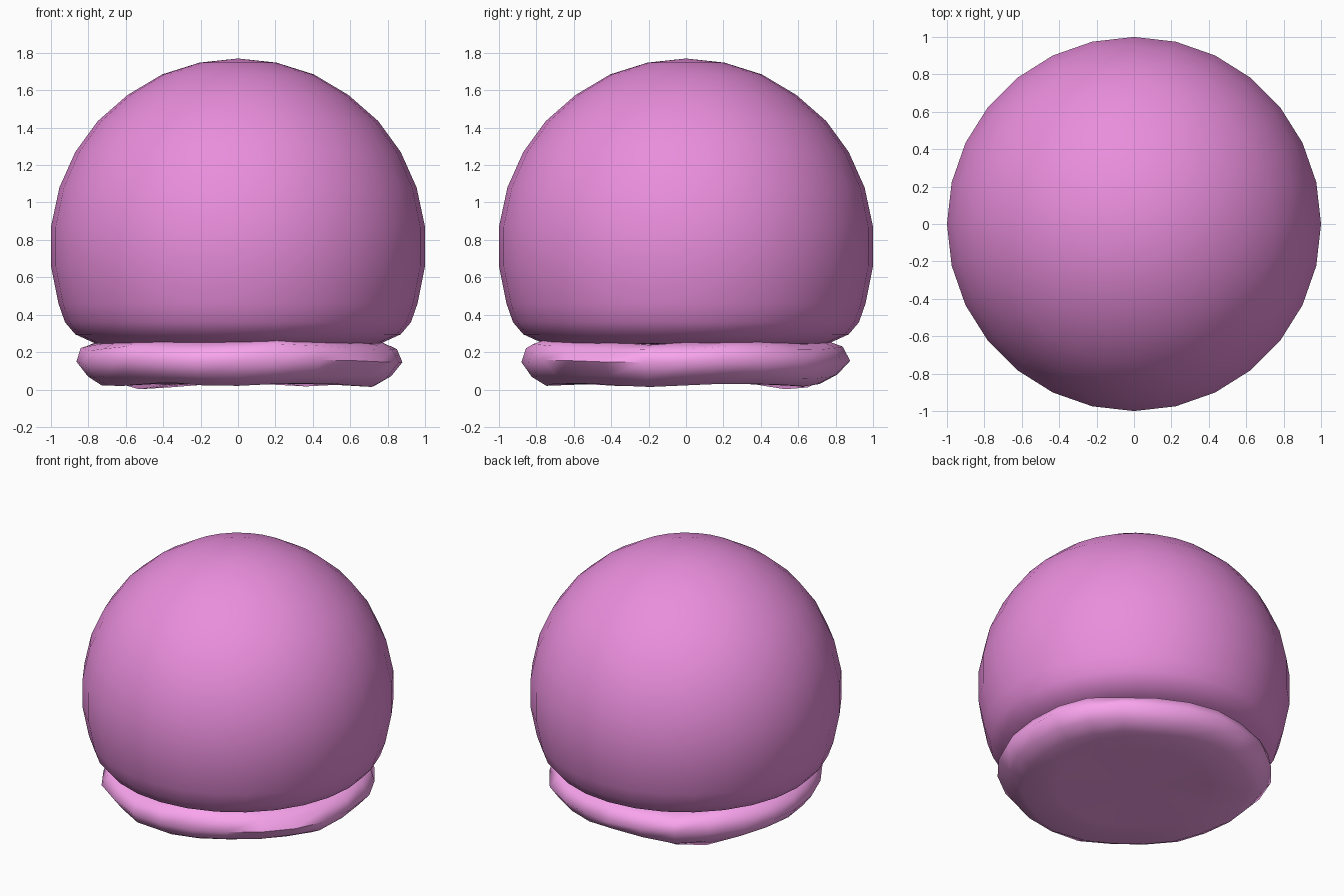
import bpy, bmesh, math, random

if "Cube" in bpy.data.objects:
    bpy.data.objects.remove(bpy.data.objects["Cube"])

random.seed(4)


def material(name, rgb):
    m = bpy.data.materials.new(name)
    m.diffuse_color = (*rgb, 1)
    m.use_nodes = True
    m.node_tree.nodes["Principled BSDF"].inputs["Base Color"].default_value = m.diffuse_color
    return m


def lathe(name, profile, segs, mat, wobble=None, angle=60):
    """Spin a (radius, z) profile from the bottom pole to the top pole."""
    bm = bmesh.new()
    rings = []
    for k, (r, z) in enumerate(profile):
        if r == 0:
            rings.append([bm.verts.new((0, 0, z))] * segs)
            continue
        ring = []
        for i in range(segs):
            a = 2 * math.pi * i / segs
            rr, zz = wobble(k, a, r, z) if wobble else (r, z)
            ring.append(bm.verts.new((rr * math.cos(a), rr * math.sin(a), zz)))
        rings.append(ring)
    for lo, hi in zip(rings, rings[1:]):
        for i in range(segs):
            j = (i + 1) % segs
            bm.faces.new(dict.fromkeys((lo[i], lo[j], hi[j], hi[i])))
    bmesh.ops.recalc_face_normals(bm, faces=bm.faces)
    me = bpy.data.meshes.new(name)
    bm.to_mesh(me)
    bm.free()
    me.materials.append(mat)
    ob = bpy.data.objects.new(name, me)
    bpy.context.collection.objects.link(ob)
    bpy.context.view_layer.objects.active = ob
    ob.select_set(True)
    bpy.ops.object.shade_smooth_by_angle(angle=math.radians(angle))
    ob.select_set(False)
    return ob


# Dome: round top, nearly straight sides, tucked-in bottom edge
dome_profile = [(0, 0.24), (0.76, 0.245), (0.87, 0.295), (0.925, 0.36),
                (0.96, 0.46), (1.0, 0.66), (1.0, 0.87), (0.955, 1.08),
                (0.87, 1.27), (0.75, 1.435), (0.59, 1.575), (0.405, 1.685),
                (0.205, 1.748), (0, 1.77)]
lathe("dome", dome_profile, 28, material("dome_pink", (0.82, 0.27, 0.72)))


# Base: lumpy rounded cushion with a few raised and lowered spots
def lumpy(k, a, r, z):
    def near(deg, width):
        d = math.degrees(a) - deg
        d = (d + 180) % 360 - 180
        return max(0, 1 - abs(d) / width)
    if r < 0.65:
        return r, z
    r += 0.012 * math.sin(3 * a + 1) + random.uniform(-0.012, 0.012)
    z += 0.008 * math.sin(5 * a) + random.uniform(-0.006, 0.006)
    if z > 0.2:
        z += 0.025 * (near(-78, 25) + near(145, 25))
    if z < 0.05:
        z -= 0.022 * near(129, 22)
    return r, max(z, 0.0)


base_profile = [(0, 0.03), (0.5, 0.03), (0.73, 0.027), (0.82, 0.07),
                (0.88, 0.15), (0.84, 0.22), (0.76, 0.252), (0.6, 0.24),
                (0, 0.235)]
lathe("base", base_profile, 24, material("base_pink", (0.95, 0.37, 0.85)), lumpy, 70)
